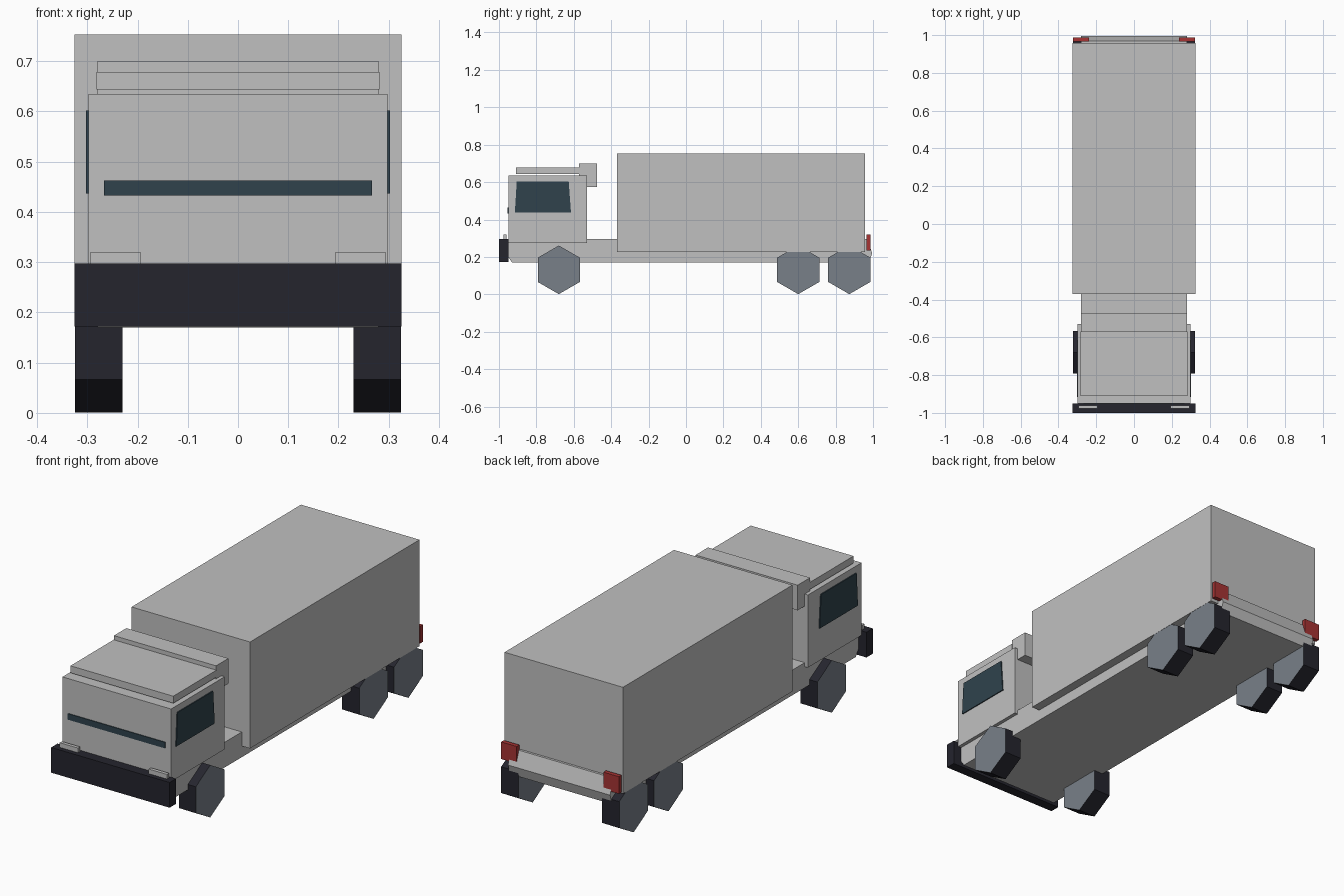
import bpy
import bmesh
import math

cube = bpy.data.objects.get("Cube")
if cube:
    bpy.data.objects.remove(cube, do_unlink=True)


def material(name, rgb):
    mat = bpy.data.materials.new(name)
    mat.use_nodes = True
    color = (*rgb, 1.0)
    mat.diffuse_color = color
    mat.node_tree.nodes["Principled BSDF"].inputs["Base Color"].default_value = color
    return mat


body = material("body grey", (0.53, 0.53, 0.53))
glass = material("dark teal glass", (0.029, 0.055, 0.073))
rubber = material("tyre black", (0.018, 0.018, 0.027))
hub = material("hub blue grey", (0.19, 0.215, 0.25))
red = material("tail lamp red", (0.38, 0.034, 0.034))


def add_object(name, bm, *mats):
    bmesh.ops.recalc_face_normals(bm, faces=bm.faces)
    mesh = bpy.data.meshes.new(name)
    bm.to_mesh(mesh)
    bm.free()
    for mat in mats:
        mesh.materials.append(mat)
    obj = bpy.data.objects.new(name, mesh)
    bpy.context.collection.objects.link(obj)
    return obj


def prism(name, profile, x0, x1, *mats):
    """Extrude a (y, z) profile across x."""
    bm = bmesh.new()
    ends = [[bm.verts.new((x, y, z)) for y, z in profile] for x in (x0, x1)]
    for end in ends:
        bm.faces.new(end)
    n = len(profile)
    for i in range(n):
        j = (i + 1) % n
        bm.faces.new((ends[0][i], ends[0][j], ends[1][j], ends[1][i]))
    return add_object(name, bm, *mats)


def box(name, x0, x1, y0, y1, z0, z1, mat):
    return prism(name, [(y0, z0), (y1, z0), (y1, z1), (y0, z1)], x0, x1, mat)


# Chassis with angled nose and tail
prism("chassis", [(-0.93, 0.17), (0.98, 0.17), (0.995, 0.22), (0.97, 0.295),
                  (-0.95, 0.295), (-0.95, 0.20)], -0.28, 0.28, body)

# Cargo box
box("cargo_box", -0.325, 0.325, -0.37, 0.958, 0.225, 0.753, body)

# Cab, roof panel and wind deflector
box("cab", -0.298, 0.298, -0.95, -0.53, 0.275, 0.635, body)
box("roof_panel", -0.282, 0.282, -0.91, -0.57, 0.644, 0.679, body)
box("wind_deflector", -0.28, 0.28, -0.572, -0.475, 0.575, 0.70, body)

# Front bumper and windscreen strip
box("bumper", -0.325, 0.325, -1.0, -0.95, 0.172, 0.297, rubber)
box("windscreen_strip", -0.267, 0.267, -0.954, -0.949, 0.433, 0.463, glass)

# Parts repeated on both sides
for side, s in (("left", 1), ("right", -1)):
    prism("side_window_" + side, [(-0.915, 0.437), (-0.615, 0.437),
                                  (-0.627, 0.602), (-0.905, 0.602)],
          s * 0.297, s * 0.303, glass)
    box("headlamp_" + side, s * 0.194, s * 0.294, -0.977, -0.96, 0.295, 0.32, body)
    box("tail_lamp_" + side, s * 0.238, s * 0.323, 0.966, 0.987, 0.235, 0.32, red)

    # Six-sided wheels with pale end faces
    for place, y in (("front", -0.68), ("middle", 0.60), ("rear", 0.873)):
        angles = [math.radians(30 + 60 * i) for i in range(6)]
        ring = [(y + 0.13 * math.cos(a), 0.131 + 0.13 * math.sin(a)) for a in angles]
        wheel = prism(f"{place}_wheel_{side}", ring, s * 0.23, s * 0.324, rubber, hub)
        for face in wheel.data.polygons:
            face.material_index = int(abs(face.normal.x) > 0.9)
